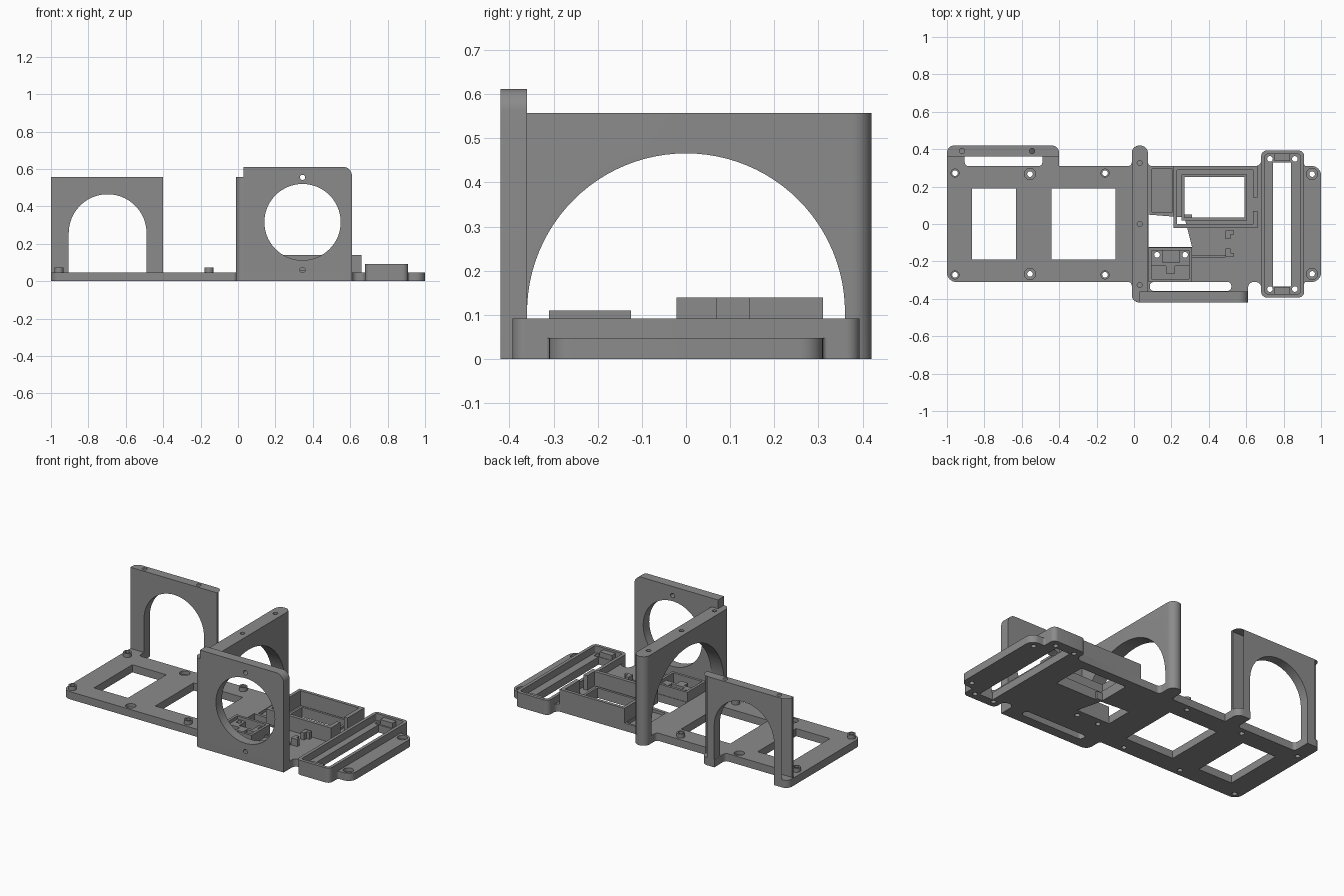
import bpy, bmesh, math
from mathutils import Matrix, Vector

if "Cube" in bpy.data.objects:
    bpy.data.objects.remove(bpy.data.objects["Cube"])

mat = bpy.data.materials.new("grey_plastic")
mat.diffuse_color = (0.26, 0.26, 0.26, 1)
mat.use_nodes = True
mat.node_tree.nodes["Principled BSDF"].inputs["Base Color"].default_value = mat.diffuse_color
T = 0.048      # base thickness
H = 0.557      # wall height


def outline(pts, seg=8):
    """Polygon from (x, y, radius) corners, rounding convex and concave ones."""
    out, n = [], len(pts)
    for i, (x, y, r) in enumerate(pts):
        p = Vector((x, y))
        if r <= 0:
            out.append(p)
            continue
        a = (Vector(pts[i - 1][:2]) - p).normalized()
        b = (Vector(pts[(i + 1) % n][:2]) - p).normalized()
        c = p + (a + b) * r                      # right-angled corners
        for k in range(seg + 1):
            t = k / seg * math.pi / 2
            out.append(c - b * r * math.cos(t) - a * r * math.sin(t))
    return out


def rect(x0, x1, y0, y1, r=0.0):
    return outline([(x0, y0, r), (x1, y0, r), (x1, y1, r), (x0, y1, r)])


def circle(x, y, r, n=24):
    return [Vector((x + r * math.cos(2 * math.pi * k / n),
                    y + r * math.sin(2 * math.pi * k / n))) for k in range(n)]


def arch(cx, r, spring, bottom, n=48):
    arc = [Vector((cx + r * math.cos(math.pi * k / n),
                   spring + r * math.sin(math.pi * k / n))) for k in range(n + 1)]
    return [Vector((cx + r, bottom))] + arc + [Vector((cx - r, bottom))]


def prism(name, loops, lo, hi, axis="z"):
    """Extrude filled loops (inner loops become holes) along an axis."""
    cu = bpy.data.curves.new(name, "CURVE")
    cu.dimensions, cu.fill_mode, cu.extrude = "2D", "BOTH", (hi - lo) / 2
    for lp in loops:
        s = cu.splines.new("POLY")
        s.points.add(len(lp) - 1)
        for pt, v in zip(s.points, lp):
            pt.co = (v.x, v.y, 0, 1)
        s.use_cyclic_u = True
    tmp = bpy.data.objects.new(name, cu)
    bpy.context.collection.objects.link(tmp)
    dg = bpy.context.evaluated_depsgraph_get()
    me = bpy.data.meshes.new_from_object(tmp.evaluated_get(dg))
    bpy.data.objects.remove(tmp)
    bm = bmesh.new()
    bm.from_mesh(me)
    bmesh.ops.remove_doubles(bm, verts=bm.verts, dist=1e-5)
    m = (lo + hi) / 2
    for v in bm.verts:
        u, w, d = v.co.x, v.co.y, v.co.z + m
        v.co = {"z": (u, w, d), "y": (u, d, w), "x": (d, u, w)}[axis]
    bmesh.ops.recalc_face_normals(bm, faces=bm.faces)
    bm.to_mesh(me)
    bm.free()
    me.materials.clear()
    me.materials.append(mat)
    ob = bpy.data.objects.new(name, me)
    bpy.context.collection.objects.link(ob)
    return ob


def boolean(ob, cutter, op="DIFFERENCE"):
    md = ob.modifiers.new("cut", "BOOLEAN")
    md.object, md.operation, md.solver = cutter, op, "EXACT"
    dg = bpy.context.evaluated_depsgraph_get()
    me = bpy.data.meshes.new_from_object(ob.evaluated_get(dg))
    ob.modifiers.clear()
    ob.data = me
    bpy.data.objects.remove(cutter)


# Base plate with feet for the walls, windows and screw holes
base_shape = outline([
    (-1, -.31, .05), (-.012, -.31, .02), (-.012, -.42, .042), (.61, -.42, 0),
    (.61, -.31, .03), (.68, -.31, .03), (.68, -.393, .03), (.91, -.393, .03),
    (.91, -.31, .01), (1, -.31, .05), (1, .31, .05), (.91, .31, .01),
    (.91, .393, .03), (.68, .393, .03), (.68, .31, .03), (.075, .31, .02),
    (.075, .42, .042), (-.012, .42, .042), (-.012, .31, .02), (-.4, .31, 0),
    (-.4, .42, .04), (-.49, .42, 0), (-.49, .31, .02), (-.905, .31, .02),
    (-.905, .42, 0), (-1, .42, .04)])
boss_xy = [(x, s * .272) for x in (-.957, -.155) for s in (1, -1)]
sunk_xy = [(x, s * .267) for x in (-.556, .952) for s in (1, -1)]
tray_xy = [(x, s * .348) for x in (.727, .86) for s in (1, -1)]
pad_xy = [(.123, -.165), (.273, -.165)]
holes = [rect(-.865, -.63, -.19, .19), rect(-.44, -.10, -.19, .19),
         rect(.085, .52, -.358, -.31, .02), rect(.27, .59, .035, .25),
         rect(.078, .31, -.122, .05), rect(.743, .84, -.335, .33)]
holes += [circle(x, y, .015) for x, y in boss_xy + sunk_xy + tray_xy + pad_xy]
base = prism("base_plate", [base_shape] + holes, 0, T)
boolean(base, prism("counterbores", [circle(x, y, .03) for x, y in sunk_xy], .026, .1))
boolean(base, prism("pocket", [rect(.095, .205, .065, .295)], .03, .1))

# Raised screw bosses
for i, (x, y) in enumerate(boss_xy):
    prism(f"screw_boss_{i + 1}", [circle(x, y, .024), circle(x, y, .015)], T, .073)

# Rear arched wall
rear = prism("rear_wall", [outline([(-1, 0, 0), (-.905, 0, 0)])
             + arch(-.697, .208, .257, 0)[::-1]
             + outline([(-.49, 0, 0), (-.4, 0, 0), (-.4, H, 0), (-1, H, 0)])],
             .362, .42, "y")
boolean(rear, prism("rear_footprint", [outline([
    (-1, .3, 0), (-.4, .3, 0), (-.4, .42, .04), (-1, .42, .04)])], -.1, 1), "INTERSECT")
boolean(rear, prism("rear_pins", [circle(x, .39, .014) for x in (-.92, -.545)], .45, .7))

# Middle arched wall with rounded ends
mid = prism("middle_wall", [outline([(-.42, 0, 0), (-.36, 0, 0)])
            + arch(0, .36, .106, 0)[::-1]
            + outline([(.36, 0, 0), (.42, 0, 0), (.42, H, 0), (-.42, H, 0)])],
            -.012, .075, "x")
boolean(mid, prism("mid_footprint", [rect(-.012, .075, -.42, .42, .043)], -.1, 1), "INTERSECT")
boolean(mid, prism("mid_pins", [circle(.031, y, .014) for y in (-.326, 0, .326)], .49, .7))

# Front fan plate with round opening
prism("fan_plate", [outline([(.03, 0, 0), (.61, 0, 0), (.61, .612, .05), (.03, .612, 0)]),
                    circle(.345, .316, .204, 64), circle(.345, .555, .014),
                    circle(.345, .06, .014)], -.42, -.36, "y")

# Long tray at the right end
prism("tray_rim", [rect(.68, .91, -.393, .393, .03), rect(.70, .89, -.373, .373, .012)], T, .092)
for s, n in ((1, "rear"), (-1, "front")):
    prism(f"tray_block_{n}", [rect(.75, .835, *sorted((s * .338, s * .374)))], T, .08)

# Tall box with a notch in its right side
prism("box_wall", [outline([
    (.21, -.022, 0), (.66, -.022, 0), (.66, .07, 0), (.635, .07, 0), (.635, .0, 0),
    (.23, .0, 0), (.23, .29, 0), (.635, .29, 0), (.635, .143, 0), (.66, .143, 0),
    (.66, .31, 0), (.21, .31, 0)])], T, .14)
prism("box_ledge", [rect(.255, .605, .02, .265), rect(.27, .59, .035, .25)], T, .062)

# Corner clips holding a small board
for s, n in ((1, "rear"), (-1, "front")):
    y = -.105 + s * .07
    prism(f"clip_{n}_side", [rect(.49, .515, *sorted((y, y - s * .045)))], T, .092)
    prism(f"clip_{n}_end", [rect(.515, .535, *sorted((y, y - s * .02)))], T, .092)
prism("board_rail", [rect(.31, .49, -.178, -.165)], T, .06)

# Low socket box with screw pads
prism("socket_rim", [rect(.078, .31, -.31, -.125), rect(.094, .294, -.294, -.141)], T, .11)
for i, (x, y) in enumerate(pad_xy):
    prism(f"socket_pad_{i + 1}", [rect(x - .029, x + .029, -.205, -.141), circle(x, y, .015)], T, .09)
prism("socket_bar", [rect(.094, .294, -.225, -.205)], T, .09)
prism("socket_rib", [rect(.17, .22, -.265, -.225)], T, .09)

# Smooth round surfaces, keep hard edges
for ob in bpy.context.scene.objects:
    ob.select_set(True)
    bpy.context.view_layer.objects.active = ob
bpy.ops.object.shade_smooth_by_angle(angle=math.radians(30))
